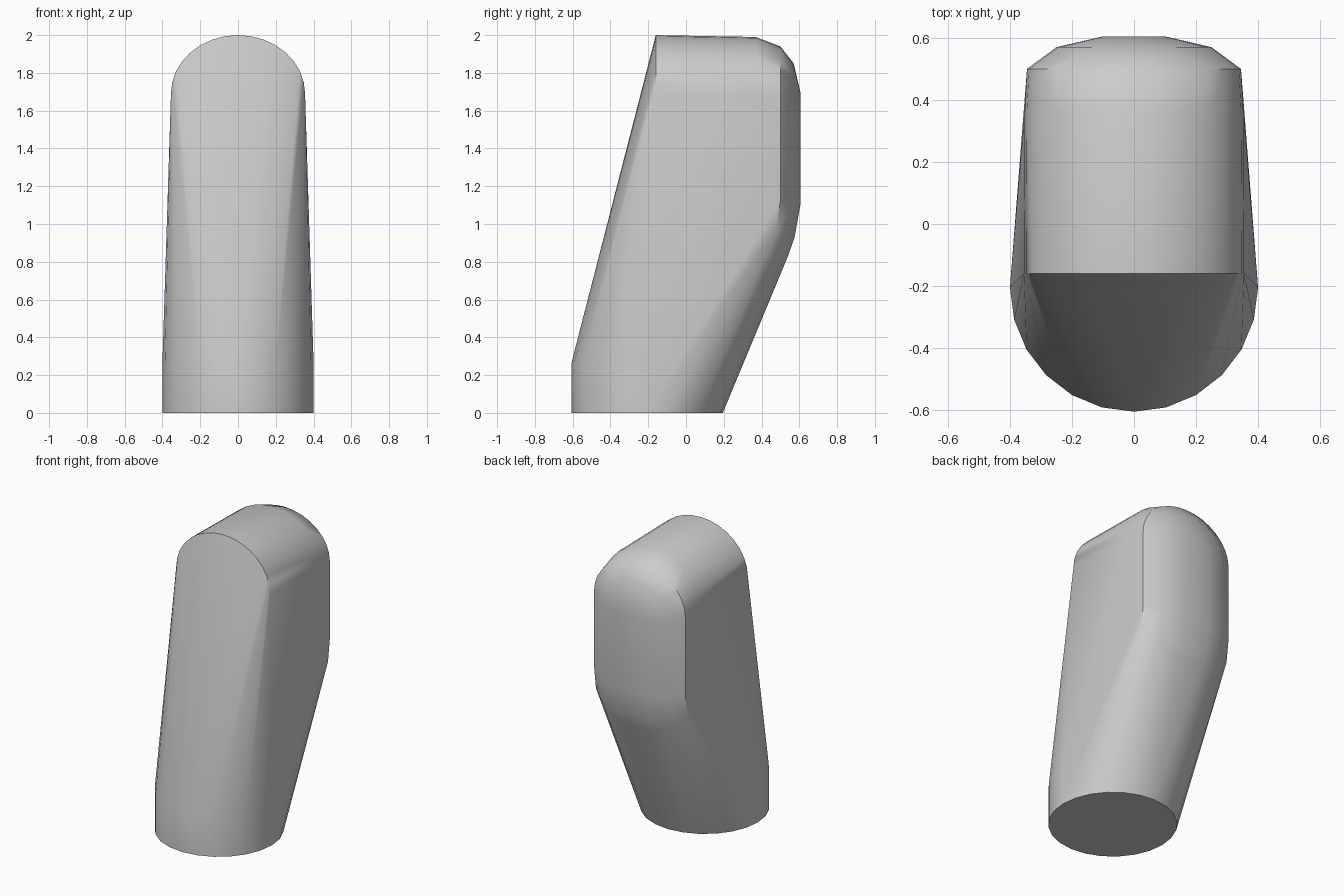
import bpy, bmesh, math

cube = bpy.data.objects.get("Cube")
if cube:
    bpy.data.objects.remove(cube, do_unlink=True)

SIDES = 24
BASE_Y, BASE_R = -0.205, 0.4
points = []


def arch(y, half_width, spring, top, steps=16):
    """Half-ellipse standing in the xz plane."""
    for i in range(steps + 1):
        a = math.pi * i / steps
        points.append((half_width * math.cos(a), y, spring + (top - spring) * math.sin(a)))


def mirrored(x, y, z):
    points.extend([(x, y, z), (-x, y, z)])


# Round foot, with a short upright wall at the front
for i in range(SIDES):
    a = math.tau * i / SIDES
    x, y = BASE_R * math.cos(a), BASE_Y + BASE_R * math.sin(a)
    points.append((x, y, 0))
    if y < BASE_Y + 0.01:
        points.append((x, y, 0.27))

# Arched top, shrinking into the domed back
arch(-0.16, 0.355, 1.69, 2.0)
arch(0.37, 0.352, 1.69, 1.99)
arch(0.50, 0.345, 1.66, 1.94)
arch(0.57, 0.25, 1.62, 1.85)
arch(0.605, 0.1, 1.60, 1.70)

# Lower end of the upright back, then the bend towards the foot
for p in [(0.1, 0.605, 1.1), (0.25, 0.57, 1.1), (0.345, 0.5, 1.13),
          (0.1, 0.575, 0.93), (0.1, 0.54, 0.83), (0.25, 0.52, 0.88), (0.345, 0.48, 0.98)]:
    mirrored(*p)

# Wrap the sections in one convex skin
bm = bmesh.new()
for p in points:
    bm.verts.new(p)
bmesh.ops.remove_doubles(bm, verts=bm.verts[:], dist=0.001)
bmesh.ops.convex_hull(bm, input=bm.verts[:])
bmesh.ops.delete(bm, geom=[v for v in bm.verts if not v.link_faces], context='VERTS')
bmesh.ops.dissolve_limit(bm, angle_limit=math.radians(0.5), verts=bm.verts[:], edges=bm.edges[:])
bmesh.ops.recalc_face_normals(bm, faces=bm.faces[:])
mesh = bpy.data.meshes.new("rounded_body")
bm.to_mesh(mesh)
bm.free()
body = bpy.data.objects.new("rounded_body", mesh)
bpy.context.collection.objects.link(body)

# Plain grey material
grey = bpy.data.materials.new("light_grey")
grey.use_nodes = True
color = (0.6, 0.6, 0.6, 1)
grey.diffuse_color = color
grey.node_tree.nodes["Principled BSDF"].inputs["Base Color"].default_value = color
mesh.materials.append(grey)

# Smooth skin with crisp rims
bpy.ops.object.select_all(action='DESELECT')
body.select_set(True)
bpy.context.view_layer.objects.active = body
bpy.ops.object.shade_smooth_by_angle(angle=math.radians(40))
